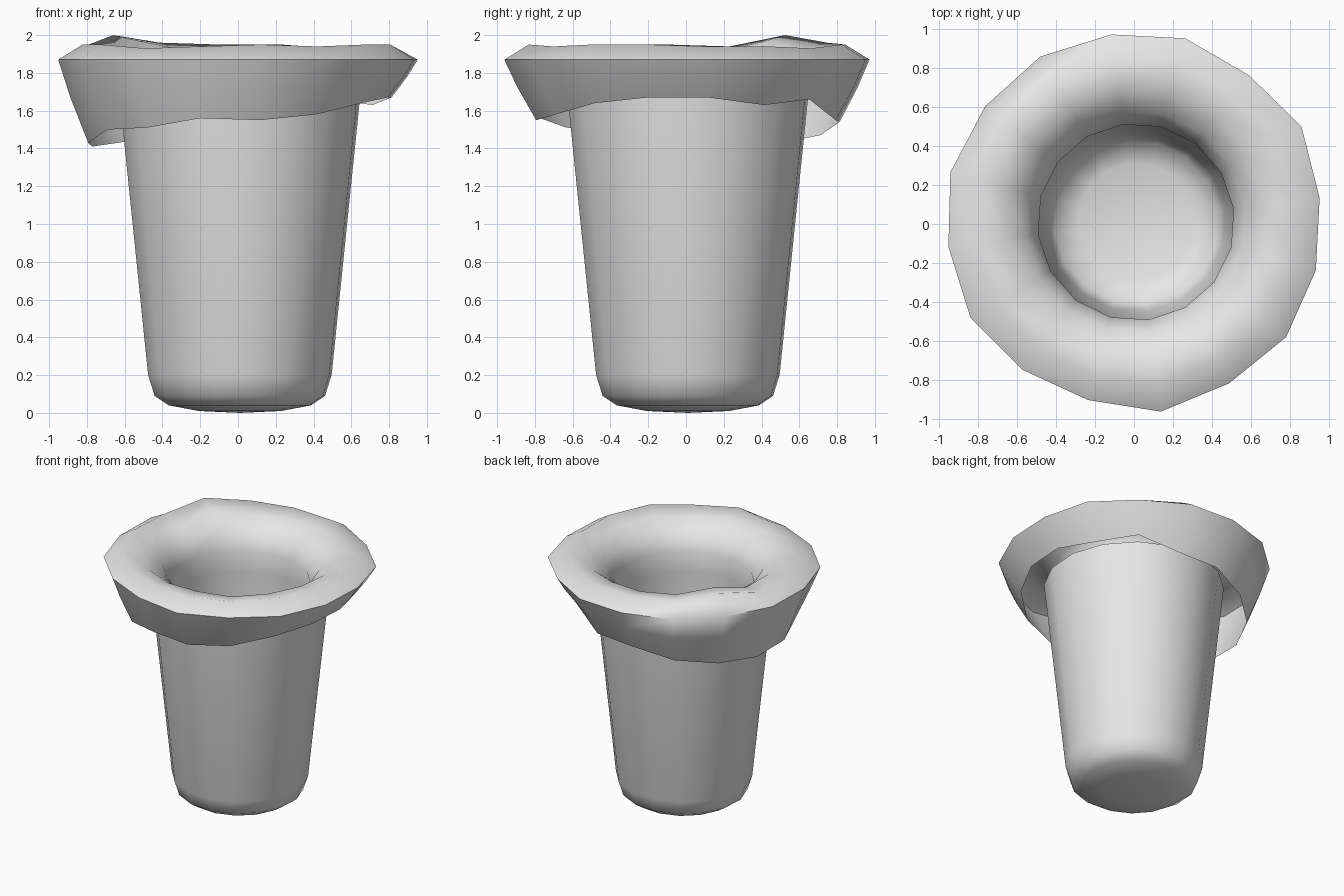
import bpy
import bmesh
from math import cos, sin, radians

cube = bpy.data.objects.get("Cube")
if cube:
    bpy.data.objects.remove(cube, do_unlink=True)

SIDES = 16
START = radians(7.5)
STEP = radians(360 / SIDES)

grey = bpy.data.materials.new("light grey plastic")
grey.use_nodes = True
colour = (0.8, 0.8, 0.8, 1)
grey.diffuse_color = colour
grey.node_tree.nodes["Principled BSDF"].inputs["Base Color"].default_value = colour


def lathe(name, rings, centre=(0.01, 0.01), cap_first=None, cap_last=None):
    """Skin rings of (radius, height) pairs; optional caps end in a centre point."""
    bm = bmesh.new()
    loops = []
    for ring in rings:
        loops.append([bm.verts.new((centre[0] + r * cos(START + STEP * i),
                                    centre[1] + r * sin(START + STEP * i), z))
                      for i, (r, z) in enumerate(ring)])
    for low, high in zip(loops, loops[1:]):
        for i in range(SIDES):
            j = (i + 1) % SIDES
            bm.faces.new((low[i], low[j], high[j], high[i]))
    for loop, z in ((loops[0], cap_first), (loops[-1], cap_last)):
        if z is not None:
            tip = bm.verts.new((*centre, z))
            for i in range(SIDES):
                a, b = loop[i], loop[(i + 1) % SIDES]
                bm.faces.new((b, a, tip) if loop is loops[0] else (a, b, tip))
    mesh = bpy.data.meshes.new(name)
    bm.to_mesh(mesh)
    bm.free()
    mesh.materials.append(grey)
    obj = bpy.data.objects.new(name, mesh)
    bpy.context.collection.objects.link(obj)
    bpy.ops.object.select_all(action="DESELECT")
    obj.select_set(True)
    bpy.context.view_layer.objects.active = obj
    bpy.ops.object.shade_smooth_by_angle(angle=radians(70))
    return obj


def even(r, z):
    return [(r, z)] * SIDES


# Tapered bin with a rounded, slightly domed base
lathe("bin_body",
      [even(r, z) for r, z in ((0.22, 0.01), (0.38, 0.04), (0.455, 0.09),
                               (0.49, 0.2), (0.645, 1.7))],
      cap_first=0.0)

# Uneven fold of the bag: hem height, outer radius and crest height by side
hem = [1.67, 1.63, 1.66, 1.55, 1.54, 1.47, 1.43, 1.41,
       1.43, 1.50, 1.51, 1.56, 1.55, 1.58, 1.64, 1.67]
reach = [0.95, 0.98, 0.95, 0.975, 0.97, 0.98, 0.975, 0.985,
         0.97, 0.98, 0.955, 0.945, 0.98, 0.955, 0.97, 0.955]
crest = [1.94, 1.94, 1.93, 1.95, 1.95, 1.96, 2.0, 1.94,
         1.95, 1.95, 1.93, 1.94, 1.95, 1.94, 1.95, 1.95]

hem_ring = [(0.81, z) for z in hem]
skirt_ring = [(0.81 + (r - 0.81) * 0.6, z + (1.87 - z) * 0.55) for r, z in zip(reach, hem)]
edge_ring = [(r, 1.87) for r in reach]
crest_ring = [(r - 0.13, z) for r, z in zip(reach, crest)]
slope_ring = [(0.68, z - 0.03) for z in crest]
throat_ring = [(0.57, z - 0.11) for z in crest]

# Bag: folded hem, puffy rim, pinched throat and lining down to the floor
lathe("bin_bag",
      [hem_ring, skirt_ring, edge_ring, crest_ring, slope_ring, throat_ring,
       even(0.505, 1.72), even(0.52, 1.55), even(0.46, 0.25),
       even(0.42, 0.12), even(0.3, 0.08)],
      cap_last=0.06)
